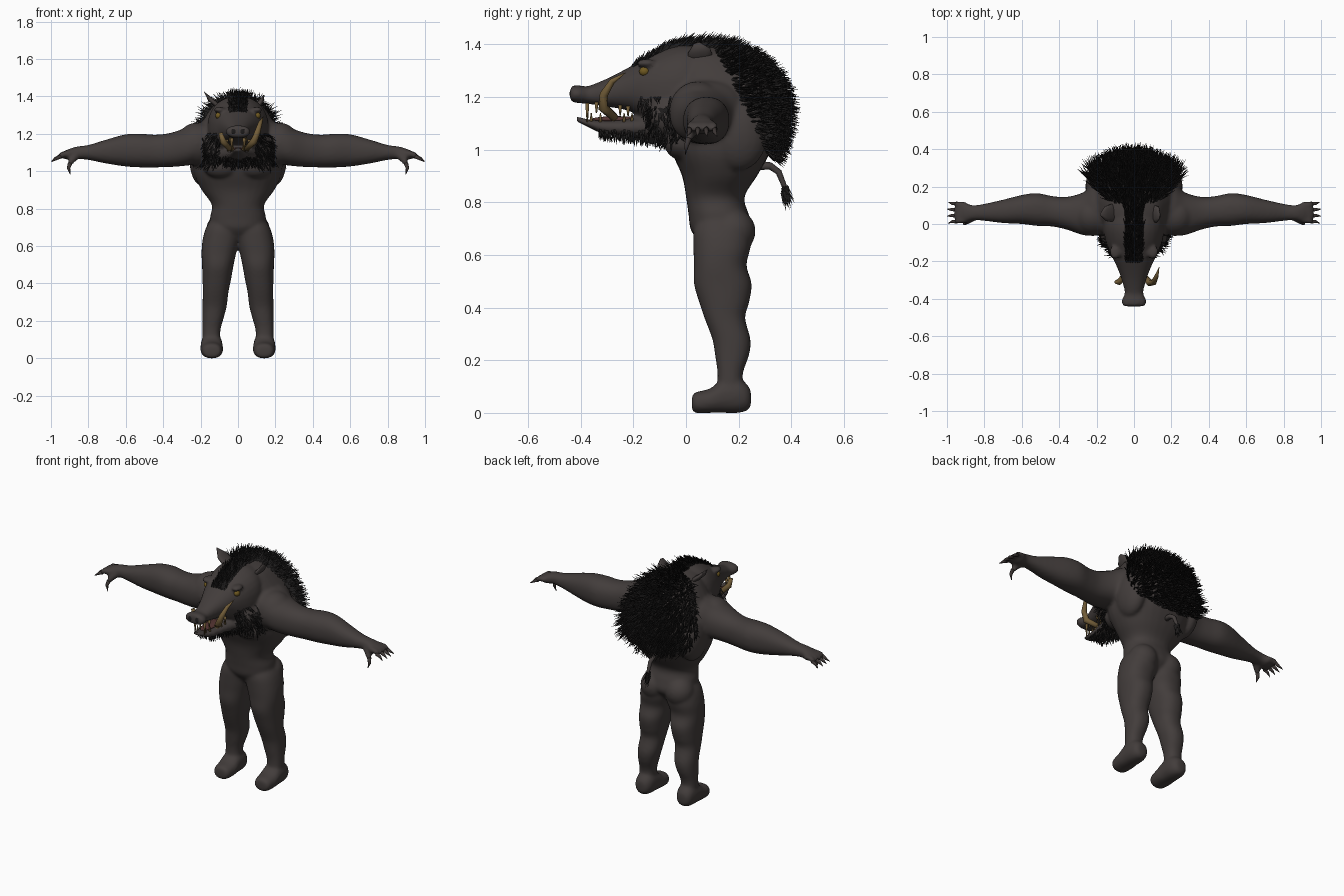
import bpy, bmesh, math, random
from mathutils import Vector, Matrix

random.seed(4)
cube = bpy.data.objects.get("Cube")
if cube:
    bpy.data.objects.remove(cube)


def material(name, r, g, b):
    m = bpy.data.materials.new(name)
    m.use_nodes = True
    m.diffuse_color = (r, g, b, 1)
    node = m.node_tree.nodes["Principled BSDF"]
    node.inputs["Base Color"].default_value = (r, g, b, 1)
    node.inputs["Roughness"].default_value = 0.8
    return m


hide = material("dark hide", 0.055, 0.046, 0.044)
bristle = material("black bristle", 0.012, 0.011, 0.011)
ivory = material("old ivory", 0.17, 0.11, 0.04)
amber = material("amber eye", 0.16, 0.10, 0.015)
horn = material("dark horn", 0.045, 0.036, 0.034)
flesh = material("mouth flesh", 0.09, 0.035, 0.032)


def skin(bm, rings):
    """Join rings of points into a closed tube."""
    loops = [[bm.verts.new(p) for p in ring] for ring in rings]
    n = len(loops[0])
    for a, b in zip(loops, loops[1:]):
        for i in range(n):
            bm.faces.new((a[i], a[(i + 1) % n], b[(i + 1) % n], b[i]))
    bm.faces.new(loops[0])
    bm.faces.new(loops[-1])


def loft(bm, axis, rows, n=28, power=0.88, steps=4):
    """Rows are (position, low, high, low, high) across the other two axes."""
    i, j = [k for k in range(3) if k != axis]
    rows = [Vector(r) for r in rows]
    p = [rows[0]] + rows + [rows[-1]]
    smooth = []
    for k in range(1, len(rows)):
        for s in range(steps):
            t = s / steps
            smooth.append(0.5 * (2 * p[k] + (p[k + 1] - p[k - 1]) * t
                + (2 * p[k - 1] - 5 * p[k] + 4 * p[k + 1] - p[k + 2]) * t ** 2
                + (3 * p[k] - p[k - 1] - 3 * p[k + 1] + p[k + 2]) * t ** 3))
    smooth.append(rows[-1])
    rings = []
    for t, a0, a1, b0, b1 in smooth:
        ring = []
        for s in range(n):
            c, d = math.cos(math.tau * s / n), math.sin(math.tau * s / n)
            co = Vector((t, t, t))
            co[i] = (a0 + a1) / 2 + (a1 - a0) / 2 * math.copysign(abs(c) ** power, c)
            co[j] = (b0 + b1) / 2 + (b1 - b0) / 2 * math.copysign(abs(d) ** power, d)
            ring.append(co)
        rings.append(ring)
    skin(bm, rings)


def sym(rows):
    return [(t, -w, w, lo, hi) for t, w, lo, hi in rows]


def tube(bm, points, radii, n=10, ref=(0, 1, 0), flat=1):
    pts = [Vector(p) for p in points]
    rings = []
    for k, (p, r) in enumerate(zip(pts, radii)):
        d = (pts[min(k + 1, len(pts) - 1)] - pts[max(k - 1, 0)]).normalized()
        u = d.cross(Vector(ref)).normalized()
        v = u.cross(d)
        rings.append([p + r * (flat * u * math.cos(math.tau * s / n)
                               + v * math.sin(math.tau * s / n)) for s in range(n)])
    skin(bm, rings)


def blob(bm, centre, size):
    m = Matrix.Translation(centre) @ Matrix.Diagonal((*size, 1))
    bmesh.ops.create_uvsphere(bm, u_segments=20, v_segments=12, radius=1, matrix=m)


def mirror(bm):
    geo = bmesh.ops.duplicate(bm, geom=bm.verts[:] + bm.edges[:] + bm.faces[:])["geom"]
    for v in geo:
        if isinstance(v, bmesh.types.BMVert):
            v.co.x *= -1


def finish(bm, name, mat, smooth=True):
    bmesh.ops.recalc_face_normals(bm, faces=bm.faces)
    me = bpy.data.meshes.new(name)
    bm.to_mesh(me)
    bm.free()
    me.materials.append(mat)
    ob = bpy.data.objects.new(name, me)
    bpy.context.collection.objects.link(ob)
    for f in me.polygons:
        f.use_smooth = smooth
    return ob


# Body: paired limbs first, then the central masses, fused into one skin
body_bm = bmesh.new()
loft(body_bm, 2, [(0.04, .09, .19, .11, .23), (.14, .095, .19, .12, .215),
    (.22, .075, .19, .11, .24), (.28, .06, .19, .10, .245), (.36, .05, .188, .07, .225),
    (.42, .037, .19, .05, .24), (.49, .025, .192, .03, .25), (.56, .01, .195, .03, .23),
    (.63, -.01, .19, .028, .245), (.70, -.02, .17, .03, .24), (.76, .0, .13, .06, .2)])
loft(body_bm, 1, [(.022, .11, .17, 0.015, .06), (.035, .09, .19, 0, .078),
    (.09, .08, .2, 0, .092), (.14, .082, .2, 0, .125), (.2, .085, .197, 0, .13),
    (.235, .1, .185, .01, .105), (.247, .12, .165, .03, .08)])
loft(body_bm, 0, [(.1, -.04, .22, 1.05, 1.27), (.2, -.06, .22, 1.04, 1.262),
    (.27, -.06, .17, 1.03, 1.235), (.36, -.03, .145, 1.022, 1.205),
    (.44, -.013, .15, 1.02, 1.195), (.52, -.01, .165, 1.02, 1.2), (.6, .0, .155, 1.025, 1.197),
    (.7, .005, .13, 1.04, 1.17), (.8, .017, .108, 1.06, 1.14), (.86, .02, .1, 1.065, 1.132),
    (.9, .01, .11, 1.06, 1.12), (.935, .02, .1, 1.068, 1.105)])
for centre, size in [((.22, .045, 1.145), (.11, .11, .115)), ((.09, -.015, 1.03), (.1, .07, .07)),
        ((.085, .18, .69), (.085, .085, .085)), ((.1, -.15, 1.328), (.03, .04, .016)),
        ((.12, -.06, 1.13), (.06, .08, .08)), ((.19, .2, 1.06), (.07, .11, .14))]:
    blob(body_bm, centre, size)

claw_bm = bmesh.new()
for k in range(4):
    y = .022 + .026 * k
    spread = (k - 1.5) * .006
    reach = .965 - .006 * abs(k - 1.5)
    tip = Vector((reach, y + spread, 1.073))
    tube(body_bm, [(.9, y, 1.092), (.94, y + spread / 2, 1.09), tip], (.018, .016, .012))
    tube(claw_bm, [tip - Vector((.01, 0, -.006)), tip + Vector((.015, 0, -.006)),
                   tip + Vector((.038, spread, -.022))], (.011, .008, .001))
tube(body_bm, [(.865, .035, 1.085), (.89, .015, 1.055), (.9, .008, 1.035)], (.024, .018, .013))
tube(claw_bm, [(.898, .01, 1.042), (.906, .002, 1.015), (.897, -.002, .982)], (.012, .009, .001))
mirror(body_bm)
mirror(claw_bm)
finish(claw_bm, "claws", horn)

loft(body_bm, 2, sym([(.63, .07, .07, .2), (.69, .14, .02, .25), (.75, .15, .01, .24),
    (.82, .14, 0, .222), (.9, .195, -.015, .27), (.98, .233, -.05, .315), (1.06, .24, -.075, .345),
    (1.15, .23, -.085, .362), (1.23, .21, -.08, .345), (1.3, .17, -.06, .295),
    (1.36, .12, -.03, .21), (1.39, .05, 0, .13)]))
# Skull and snout, then lower jaw
loft(body_bm, 1, sym([(.1, .12, 1.15, 1.38), (0, .162, 1.06, 1.4), (-.08, .155, 1.06, 1.383),
    (-.15, .13, 1.1, 1.348), (-.2, .105, 1.14, 1.322), (-.25, .083, 1.155, 1.295),
    (-.3, .065, 1.163, 1.27), (-.36, .05, 1.172, 1.245), (-.385, .055, 1.175, 1.24),
    (-.41, .066, 1.177, 1.245), (-.44, .06, 1.182, 1.241)]))
loft(body_bm, 1, sym([(0, .1, 1.05, 1.15), (-.1, .115, 1.035, 1.14), (-.18, .085, 1.045, 1.125),
    (-.25, .066, 1.052, 1.115), (-.32, .055, 1.062, 1.112), (-.37, .04, 1.085, 1.115),
    (-.415, .022, 1.106, 1.126)]))
body = finish(body_bm, "body", hide)
remesh = body.modifiers.new("fuse", "REMESH")
remesh.mode = "VOXEL"
remesh.voxel_size = 0.009
remesh.use_smooth_shade = True
soften = body.modifiers.new("soften", "SMOOTH")
soften.factor = 0.5
soften.iterations = 7

# Ears: flattened, one longer than the other
ear_bm = bmesh.new()
tube(ear_bm, [(-.08, .06, 1.32), (-.115, .06, 1.355), (-.15, .055, 1.385), (-.182, .05, 1.425)],
     (.03, .05, .042, .003), flat=.3)
tube(ear_bm, [(.08, .055, 1.32), (.105, .055, 1.35), (.125, .05, 1.375), (.138, .04, 1.405)],
     (.03, .05, .045, .012), flat=.3)
finish(ear_bm, "ears", hide)

# Tusks: one whole, one broken
tusk_bm = bmesh.new()
tube(tusk_bm, [(.045, -.27, 1.12), (.085, -.315, 1.16), (.105, -.312, 1.21), (.12, -.28, 1.26),
     (.135, -.23, 1.292)], (.015, .019, .016, .011, .001), ref=(1, 0, 0))
tube(tusk_bm, [(-.045, -.27, 1.12), (-.08, -.31, 1.16), (-.094, -.31, 1.205)],
     (.015, .017, .011), ref=(1, 0, 0))
finish(tusk_bm, "tusks", ivory)

# Teeth along both jaws
teeth_bm = bmesh.new()
for y, w, low, high in [(-.375, .033, 1.105, 1.178), (-.34, .04, 1.14, 1.18),
                        (-.25, .06, 1.13, 1.17), (-.22, .066, 1.128, 1.165)]:
    tube(teeth_bm, [(w, y, high), (w, y, low)], (.009, .003), n=6)
    tube(teeth_bm, [(w * .8, y + .015, 1.105), (w * .8, y + .015, 1.14)], (.008, .002), n=6)
mirror(teeth_bm)
finish(teeth_bm, "teeth", ivory)

tongue_bm = bmesh.new()
blob(tongue_bm, (0, -.26, 1.115), (.035, .1, .012))
finish(tongue_bm, "tongue", flesh)

eye_bm = bmesh.new()
blob(eye_bm, (.103, -.158, 1.297), (.018, .02, .018))
mirror(eye_bm)
finish(eye_bm, "eyes", amber)

nostril_bm = bmesh.new()
blob(nostril_bm, (.024, -.438, 1.212), (.013, .004, .015))
mirror(nostril_bm)
finish(nostril_bm, "nostrils", bristle)

# Tail
tail_bm = bmesh.new()
tube(tail_bm, [(0, .27, .94), (0, .32, .938), (0, .352, .915), (0, .37, .87), (0, .385, .83)],
     (.018, .014, .012, .01, .009), ref=(1, 0, 0))
finish(tail_bm, "tail", hide)

# Bristles grown from the fused skin
hair_bm = bmesh.new()


def hair(root, direction, length, r=.006):
    d = direction + Vector([random.uniform(-.25, .25) for _ in range(3)])
    d.normalize()
    tube(hair_bm, [root - d * .006, root + d * length], (r, .0005), n=3, ref=(.3, .2, .93))


def growth(c, n):
    """Pick density, direction and length of the bristles by place on the body."""
    side = abs(c.x)
    if side < .045 and c.z > 1.3 and c.y > -.2 and n.z > .2:
        return .9, n * .6 + Vector((0, .8, .1)), .03 + .03 * min(1, max(0, c.y + .2) * 4)
    if side < .25 and c.z > .98 and c.y > .12 + .5 * (1.36 - c.z) and n.y > -.2:
        return .85 - 2.3 * side, n * .6 + Vector((0, .35, -.25)), .065
    if -.18 < c.y < .0 and 1.03 < c.z < 1.2 and .09 < side < .19 and n.y < .3 and n.z < .35:
        return .22, n * .5 + Vector((0, .3, -.5)), .045
    if -.33 < c.y < -.08 and c.z < 1.085 and n.z < -.4 and side < .12:
        return .3, n * .5 + Vector((0, .1, -.6)), .03
    return 0, n, 0


skin_ob = body.evaluated_get(bpy.context.evaluated_depsgraph_get())
for f in skin_ob.to_mesh().polygons:
    chance, way, size = growth(f.center, f.normal)
    if random.random() < chance:
        hair(f.center.copy(), way, size * random.uniform(.6, 1.25))
skin_ob.to_mesh_clear()
# Tail tuft
for k in range(45):
    spot = Vector((random.uniform(-.01, .01), .375 + random.uniform(-.01, .012),
                   random.uniform(.82, .86)))
    hair(spot, Vector((0, .3, -.9)), random.uniform(.03, .055))
finish(hair_bm, "bristles", bristle, smooth=False)
